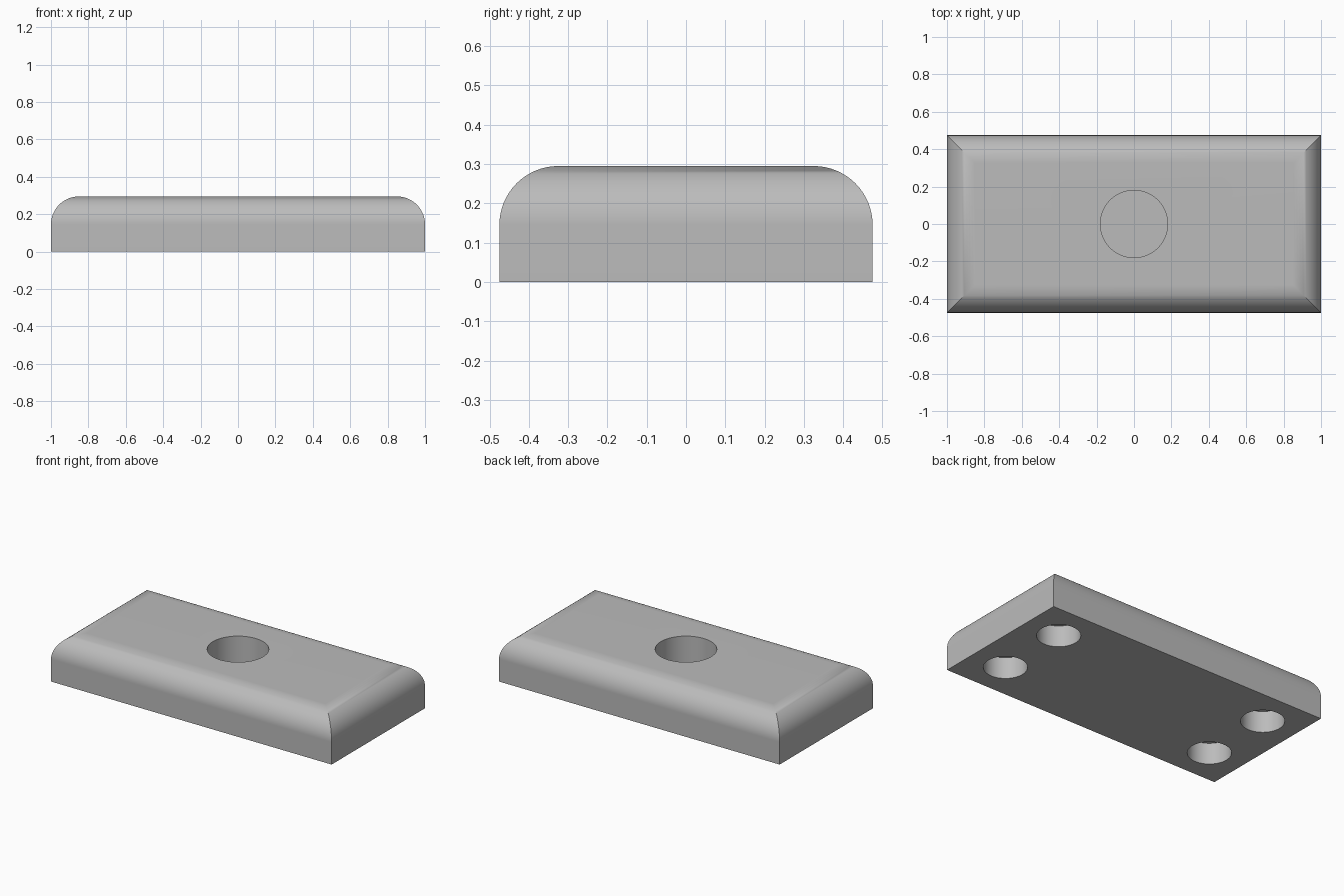
import bpy, bmesh, math

if "Cube" in bpy.data.objects:
    bpy.data.objects.remove(bpy.data.objects["Cube"], do_unlink=True)

HALF_X, HALF_Y, HEIGHT, FILLET = 1.0, 0.475, 0.295, 0.15
STEPS = 16

grey = bpy.data.materials.new("plain grey")
grey.use_nodes = True
grey.diffuse_color = (0.5, 0.5, 0.5, 1)
grey.node_tree.nodes["Principled BSDF"].inputs["Base Color"].default_value = (0.5, 0.5, 0.5, 1)


def rounded_block(name):
    """Stack of rectangles whose inset follows a quarter circle, with mitred corners."""
    levels = [(0, 0)]
    for i in range(STEPS + 1):
        a = math.pi / 2 * i / STEPS
        levels.append((FILLET * (1 - math.cos(a)), HEIGHT - FILLET + FILLET * math.sin(a)))
    bm = bmesh.new()
    rings = [[bm.verts.new((sx * (HALF_X - inset), sy * (HALF_Y - inset), z))
              for sx, sy in ((-1, -1), (1, -1), (1, 1), (-1, 1))] for inset, z in levels]
    for low, high in zip(rings, rings[1:]):
        for i in range(4):
            j = (i + 1) % 4
            bm.faces.new((low[i], low[j], high[j], high[i]))
    bm.faces.new(rings[0][::-1])
    bm.faces.new(rings[-1])
    mesh = bpy.data.meshes.new(name)
    bm.to_mesh(mesh)
    bm.free()
    obj = bpy.data.objects.new(name, mesh)
    bpy.context.collection.objects.link(obj)
    mesh.materials.append(grey)
    return obj


def cut_hole(body, x, y, radius, bottom, top):
    """Cut a round pocket between two heights."""
    bpy.ops.mesh.primitive_cylinder_add(vertices=64, radius=radius, depth=top - bottom,
                                        location=(x, y, (top + bottom) / 2))
    cutter = bpy.context.object
    cutter.name = "hole_cutter"
    cutter.hide_render = True
    cutter.data.materials.append(grey)
    bpy.context.view_layer.objects.active = body
    mod = body.modifiers.new("hole", "BOOLEAN")
    mod.operation, mod.solver, mod.object = "DIFFERENCE", "EXACT", cutter
    bpy.ops.object.modifier_apply(modifier=mod.name)
    bpy.data.objects.remove(cutter, do_unlink=True)


block = rounded_block("rounded_block")

# Central blind pocket in the top
cut_hole(block, 0, 0, 0.18, HEIGHT - 0.2, HEIGHT + 0.1)

# Four blind pockets in the underside
for sx in (-1, 1):
    for sy in (-1, 1):
        cut_hole(block, sx * 0.763, sy * 0.2375, 0.127, -0.1, 0.137)

# Smooth fillets and hole walls, crisp mitres and rims
bpy.ops.object.select_all(action="DESELECT")
block.select_set(True)
bpy.context.view_layer.objects.active = block
bpy.ops.object.shade_smooth_by_angle(angle=math.radians(30))
weighted = block.modifiers.new("even_normals", "WEIGHTED_NORMAL")
weighted.keep_sharp = True
